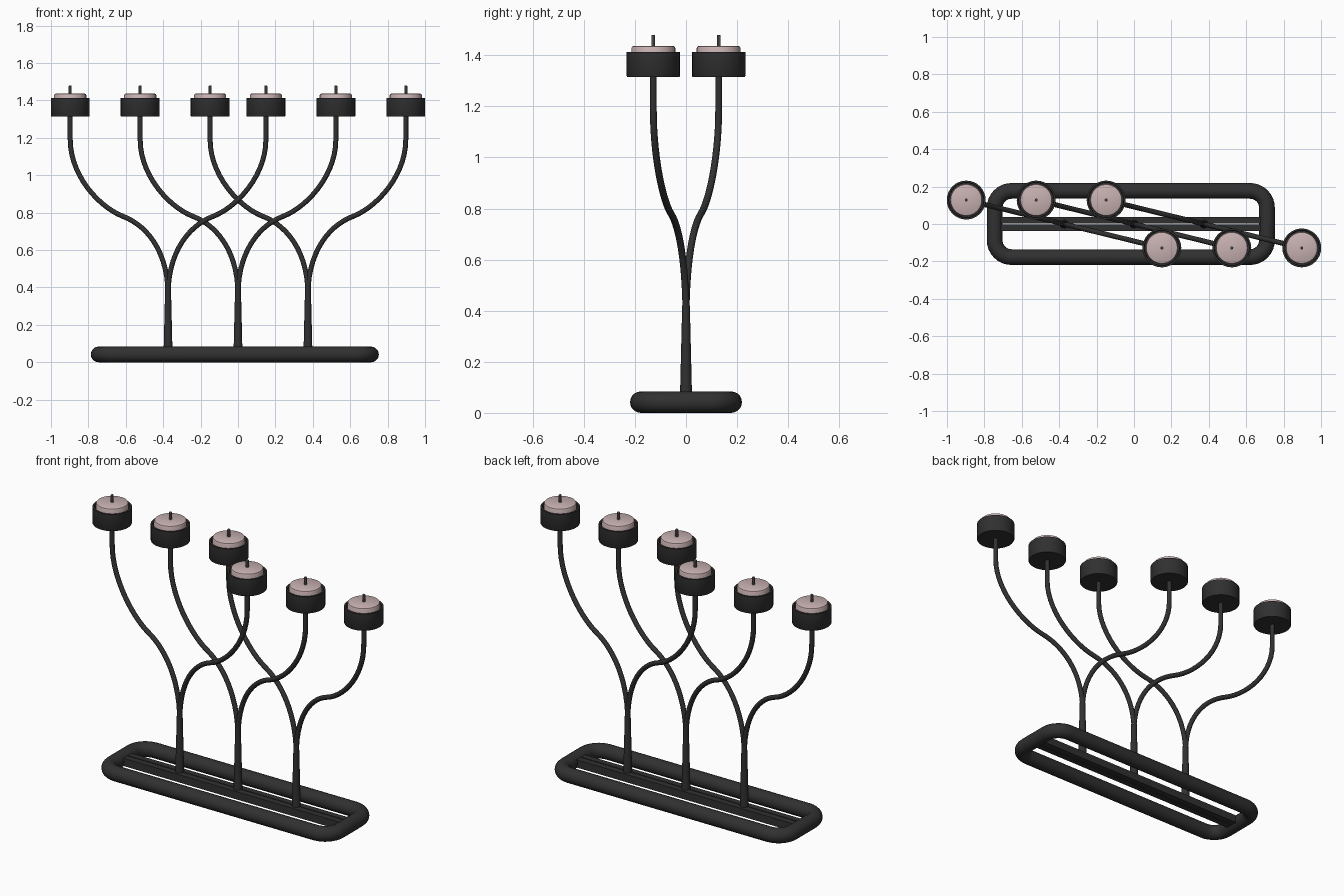
import bpy, math
from mathutils import Vector

if "Cube" in bpy.data.objects:
    bpy.data.objects.remove(bpy.data.objects["Cube"])


def material(name, rgb):
    m = bpy.data.materials.new(name)
    m.diffuse_color = (*rgb, 1)
    m.use_nodes = True
    m.node_tree.nodes["Principled BSDF"].inputs["Base Color"].default_value = m.diffuse_color
    return m


IRON = material("dark iron", (0.03, 0.03, 0.03))
WAX = material("pale pink wax", (0.58, 0.44, 0.44))
WICK = material("grey wick", (0.16, 0.14, 0.14))


def mesh_object(name, verts, faces, mat, angle=35):
    me = bpy.data.meshes.new(name)
    me.from_pydata(verts, [], faces)
    me.materials.append(mat)
    ob = bpy.data.objects.new(name, me)
    bpy.context.collection.objects.link(ob)
    bpy.ops.object.select_all(action='DESELECT')
    ob.select_set(True)
    bpy.context.view_layer.objects.active = ob
    bpy.ops.object.shade_smooth_by_angle(angle=math.radians(angle))
    return ob


def lathe(name, profile, at, mat, n=32):
    """Revolve (radius, z) points, capped at both ends."""
    verts, faces = [], []
    for r, z in profile:
        for i in range(n):
            a = 2 * math.pi * i / n
            verts.append((at[0] + r * math.cos(a), at[1] + r * math.sin(a), z))
    for k in range(len(profile) - 1):
        for i in range(n):
            j = (i + 1) % n
            faces.append((k * n + i, k * n + j, (k + 1) * n + j, (k + 1) * n + i))
    faces.append(tuple(reversed(range(n))))
    faces.append(tuple((len(profile) - 1) * n + i for i in range(n)))
    return mesh_object(name, verts, faces, mat)


def tube(name, path, radius, side, mat, closed=False, n=16):
    """Sweep a circle along a planar path; side(tangent) gives the plane normal."""
    verts, faces, m = [], [], len(path)
    for k, p in enumerate(path):
        a = path[(k - 1) % m] if closed else path[max(k - 1, 0)]
        b = path[(k + 1) % m] if closed else path[min(k + 1, m - 1)]
        t = (b - a).normalized()
        u = side.normalized()
        v = t.cross(u)
        for i in range(n):
            w = 2 * math.pi * i / n
            verts.append(p + radius * (u * math.cos(w) + v * math.sin(w)))
    for k in range(m if closed else m - 1):
        q = (k + 1) % m
        for i in range(n):
            j = (i + 1) % n
            faces.append((k * n + i, k * n + j, q * n + j, q * n + i))
    if not closed:
        faces.append(tuple(reversed(range(n))))
        faces.append(tuple((m - 1) * n + i for i in range(n)))
    return mesh_object(name, verts, faces, mat, 50)


def bezier(p, n):
    out = []
    for i in range(n + 1):
        t = i / n
        s = 1 - t
        c = (s**3, 3 * s * s * t, 3 * s * t * t, t**3)
        out.append(tuple(sum(c[k] * p[k][d] for k in range(4)) for d in (0, 1)))
    return out


# Base ring: rounded rectangle of thick tube
CX, HX, HY, R, TUBE_R = -0.017, 0.728, 0.177, 0.09, 0.042
ring = []
for q, (sx, sy) in enumerate(((1, 1), (-1, 1), (-1, -1), (1, -1))):
    for i in range(9):
        a = math.pi / 2 * (q + i / 8)
        ring.append(Vector((CX + sx * (HX - R) + R * math.cos(a),
                            sy * (HY - R) + R * math.sin(a), TUBE_R)))
tube("base_ring", ring, TUBE_R, Vector((0, 0, 1)), IRON, closed=True, n=20)

# Twin rails along the middle of the base
for s in (-1, 1):
    bpy.ops.mesh.primitive_cube_add(size=1, location=(CX, s * 0.0205, 0.042))
    rail = bpy.context.object
    rail.name = "base_rail"
    rail.scale = (1.44, 0.035, 0.045)
    rail.data.materials.append(IRON)

# Arm outline: distance from stem, height
outline = bezier([(0, 0.36), (0, 0.60), (0.12, 0.735), (0.24, 0.78)], 14)
outline += bezier([(0.24, 0.78), (0.37, 0.83), (0.523, 1.00), (0.523, 1.19)], 14)[1:]
outline.append((0.523, 1.33))

for x in (-0.374, 0, 0.374):
    # Tapered stem
    lathe("stem", [(0.024, 0.04), (0.023, 0.09), (0.015, 0.42)], (x, 0), IRON, 16)
    for s in (-1, 1):
        lean = -0.128 / 0.523
        path = [Vector((x + s * d, s * d * lean, z)) for d, z in outline]
        tube("arm", path, 0.0135, Vector((-lean, 1, 0)), IRON)
        at = (x + s * 0.523, s * 0.523 * lean)
        # Open cup, wax candle and wick
        lathe("candle_cup", [(0.102, 1.315), (0.104, 1.318), (0.104, 1.412),
                             (0.094, 1.412), (0.092, 1.335)], at, IRON)
        lathe("candle", [(0.086, 1.335), (0.086, 1.428), (0.083, 1.434),
                         (0.077, 1.437)], at, WAX)
        lathe("wick", [(0.008, 1.43), (0.008, 1.477), (0.005, 1.48)], at, WICK, 10)
